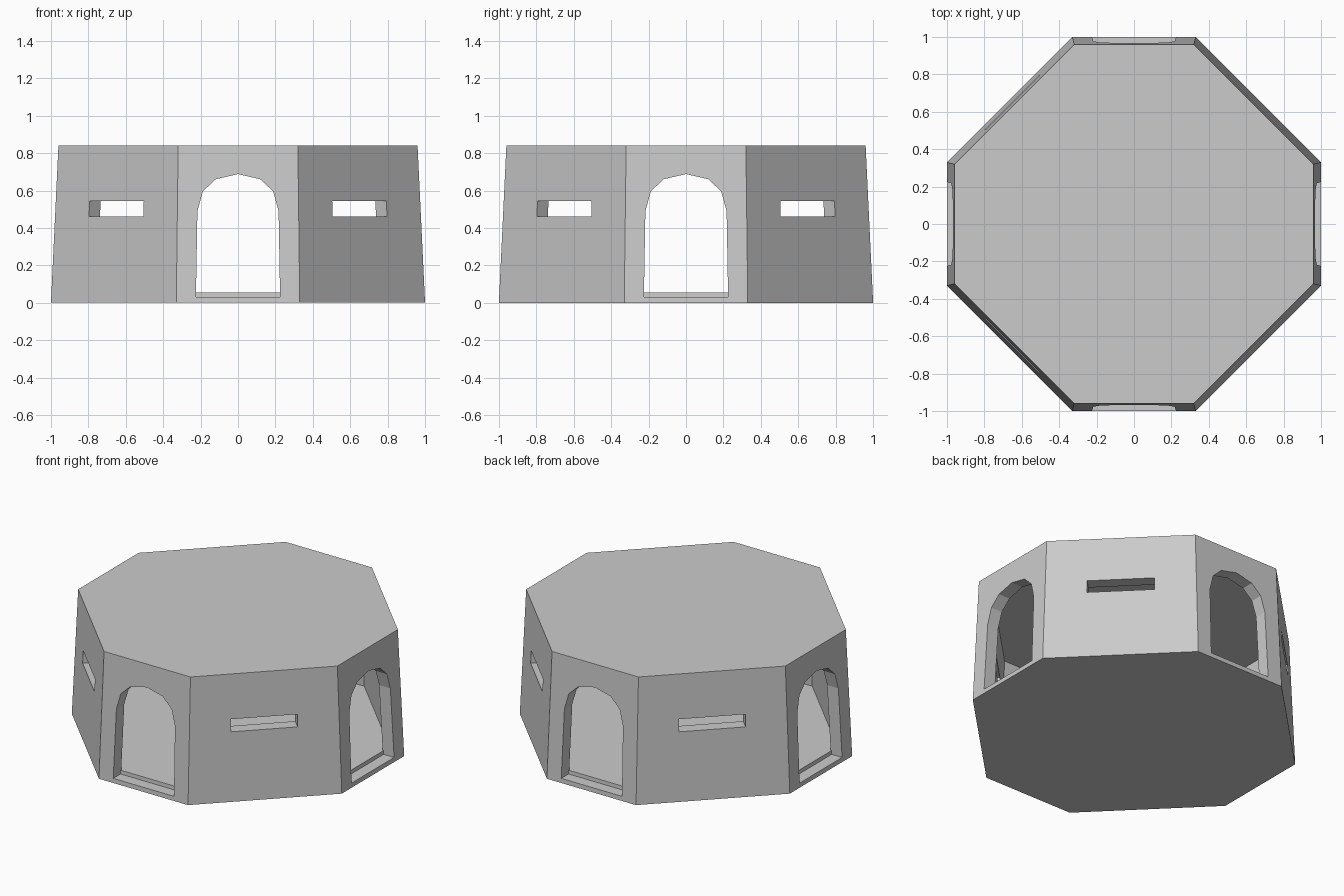
import bpy, bmesh
from math import pi, sqrt
from mathutils import Matrix

if "Cube" in bpy.data.objects:
    bpy.data.objects.remove(bpy.data.objects["Cube"])

HEIGHT, WALL, FLOOR, CEILING = 0.84, 0.083, 0.055, 0.78


def loft(name, rings, helper=True):
    """Solid between two matching loops of points."""
    bm = bmesh.new()
    a, b = [[bm.verts.new(p) for p in ring] for ring in rings]
    n = len(a)
    bm.faces.new(a[::-1])
    bm.faces.new(b)
    for i in range(n):
        j = (i + 1) % n
        bm.faces.new((a[i], a[j], b[j], b[i]))
    bmesh.ops.recalc_face_normals(bm, faces=bm.faces)
    mesh = bpy.data.meshes.new(name)
    bm.to_mesh(mesh)
    bm.free()
    obj = bpy.data.objects.new(name, mesh)
    bpy.context.collection.objects.link(obj)
    obj.hide_render = helper
    return obj


def octagon(z, inset=0.0):
    """Octagon of the tapering wall at height z, moved inward by inset."""
    f = z / HEIGHT
    a = 1.0 - 0.04 * f - inset
    b = 0.33 - 0.01 * f - inset * (sqrt(2) - 1)
    return [(x, y, z) for x, y in ((b, -a), (a, -b), (a, b), (b, a),
                                   (-b, a), (-a, b), (-a, -b), (-b, -a))]


def combine(target, other, operation='DIFFERENCE'):
    mod = target.modifiers.new(operation.title(), 'BOOLEAN')
    mod.operation = operation
    mod.solver = 'EXACT'
    mod.object = other
    bpy.context.view_layer.objects.active = target
    bpy.ops.object.modifier_apply(modifier=mod.name)
    bpy.data.objects.remove(other)


# Outer walls and hollow room
building = loft("octagonal_building", (octagon(0), octagon(HEIGHT)), False)
combine(building, loft("room_cutter", (octagon(0.015, WALL), octagon(CEILING, WALL))))

# Faceted arched doorways, each cutter passing through two opposite walls
half = [(0.225, 0.03), (0.217, 0.49), (0.188, 0.595), (0.12, 0.66)]
arch = half + [(0, 0.688)] + [(-x, z) for x, z in half[::-1]]
# Window slits in the diagonal walls
slit = [(-0.205, 0.46), (0.205, 0.46), (0.205, 0.543), (-0.205, 0.543)]

for name, profile, start in (("door_cutter", arch, 0), ("slit_cutter", slit, pi / 4)):
    for turn in (0, pi / 2):
        cutter = loft(name, [[(x, y, z) for x, z in profile] for y in (-1.5, 1.5)])
        cutter.data.transform(Matrix.Rotation(start + turn, 4, 'Z'))
        combine(building, cutter)

# Raised floor, leaving a low sill step in each doorway
combine(building, loft("floor", (octagon(0.005, WALL - 0.006), octagon(FLOOR, WALL - 0.006))), 'UNION')
